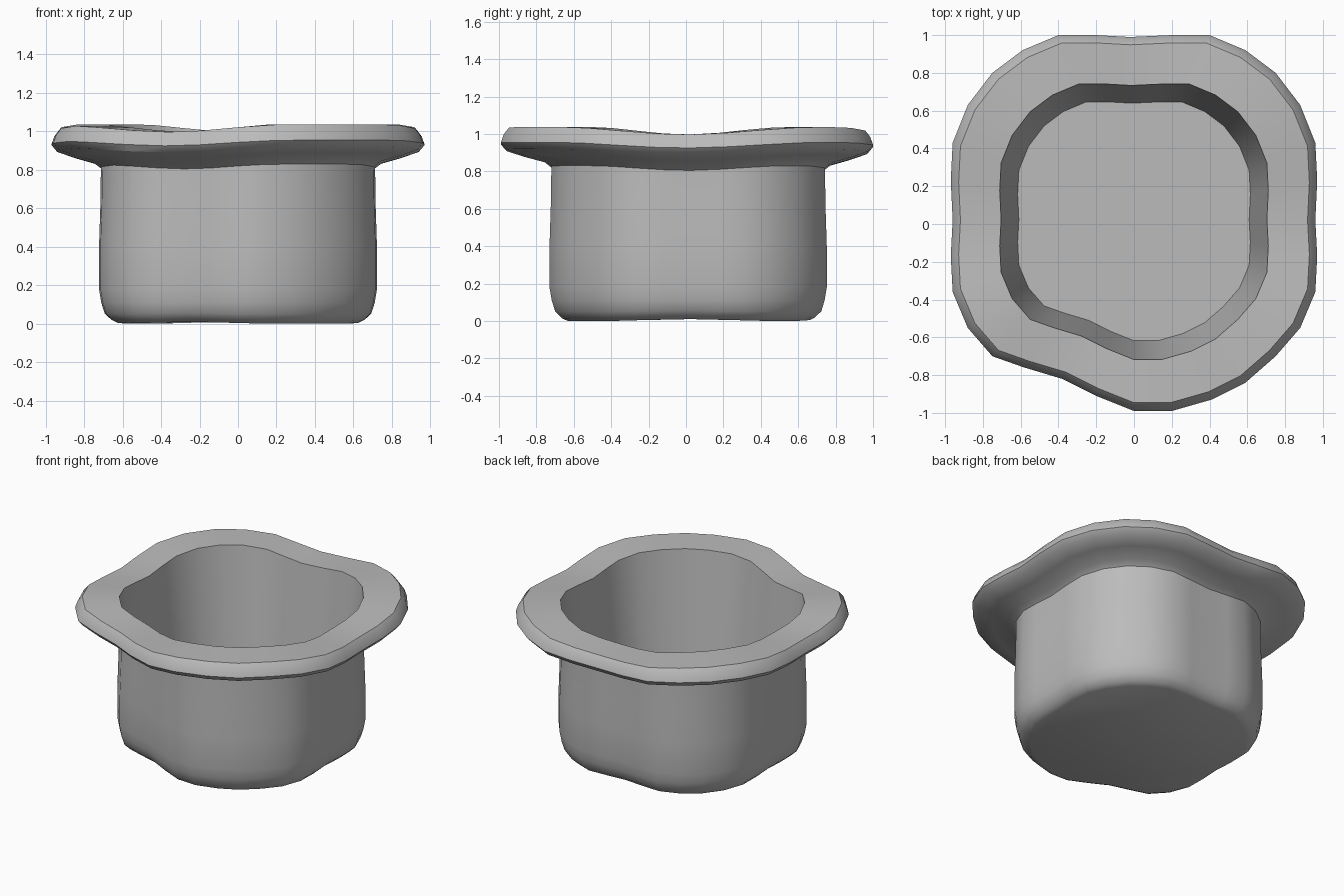
import bpy
import bmesh
import math

default_cube = bpy.data.objects.get("Cube")
if default_cube:
    bpy.data.objects.remove(default_cube, do_unlink=True)

# Plain clay grey
grey = bpy.data.materials.new("plain grey")
grey.use_nodes = True
shade = (0.5, 0.5, 0.5, 1.0)
grey.diffuse_color = shade
grey.node_tree.nodes["Principled BSDF"].inputs["Base Color"].default_value = shade

# Brim outline: mirrored side, back middle, then the uneven front
side = [(0.75, -0.70), (0.88, -0.55), (0.96, -0.36), (0.97, -0.17),
        (0.96, 0.02), (0.97, 0.23), (0.96, 0.43), (0.88, 0.63),
        (0.75, 0.80), (0.59, 0.92), (0.40, 1.0), (0.20, 1.0)]
front = [(-0.58, -0.76), (-0.38, -0.82), (-0.20, -0.91), (0.0, -0.99),
         (0.20, -0.99), (0.41, -0.93), (0.59, -0.84)]
mirrored = [(-x, y) for x, y in reversed(side)]
outline = side + [(-0.02, 0.99)] + mirrored + front

# Directions of the four dents, where the brim dips
dents = [math.radians(a) for a in (0, 90, 180, 246)]


def dip(x, y):
    """Strength of the dent, 0 to 1, in the direction of a point."""
    angle = math.atan2(y, x)
    total = 0.0
    for dent in dents:
        gap = abs(math.remainder(angle - dent, math.tau))
        total += max(0.0, math.cos(min(gap / math.radians(42), 1) * math.pi) * 0.5 + 0.5)
    return min(total, 1.0)


def add_ring(bm, scale, height, wave):
    return [bm.verts.new((x * scale, y * scale + (1 - scale) * 0.03,
                          height - wave * dip(x, y))) for x, y in outline]


def bridge(bm, lower, upper):
    count = len(lower)
    for i in range(count):
        j = (i + 1) % count
        bm.faces.new((lower[i], lower[j], upper[j], upper[i]))


def build_shell(name, profile, cap_start=False, cap_end=False):
    """Stack scaled outlines: scale, height and dip depth of each ring."""
    bm = bmesh.new()
    rings = [add_ring(bm, *row) for row in profile]
    for lower, upper in zip(rings, rings[1:]):
        bridge(bm, lower, upper)
    if cap_start:
        bm.faces.new(list(reversed(rings[0])))
    if cap_end:
        bm.faces.new(rings[-1])
    mesh = bpy.data.meshes.new(name)
    bm.to_mesh(mesh)
    bm.free()
    mesh.materials.append(grey)
    obj = bpy.data.objects.new(name, mesh)
    bpy.context.collection.objects.link(obj)
    bpy.ops.object.select_all(action="DESELECT")
    obj.select_set(True)
    bpy.context.view_layer.objects.active = obj
    bpy.ops.object.shade_smooth_by_angle(angle=math.radians(32))
    return obj


# Rounded base, outer wall, flared wavy brim, opening and tapered inner well
build_shell("pot_body", [
    (0.65, 0.0, -0.01),
    (0.68, 0.014, -0.01),
    (0.715, 0.05, -0.005),
    (0.733, 0.11, 0.0),
    (0.745, 0.18, 0.0),
    (0.745, 0.40, 0.0),
    (0.738, 0.62, 0.015),
    (0.735, 0.83, 0.025),
    (0.77, 0.86, 0.03),
    (0.88, 0.89, 0.03),
    (0.97, 0.92, 0.03),
    (1.0, 0.955, 0.03),
    (0.985, 1.0, 0.035),
    (0.957, 1.037, 0.04),
    (0.733, 1.037, 0.04),
    (0.635, 0.10, -0.005),
], cap_start=True, cap_end=True)
